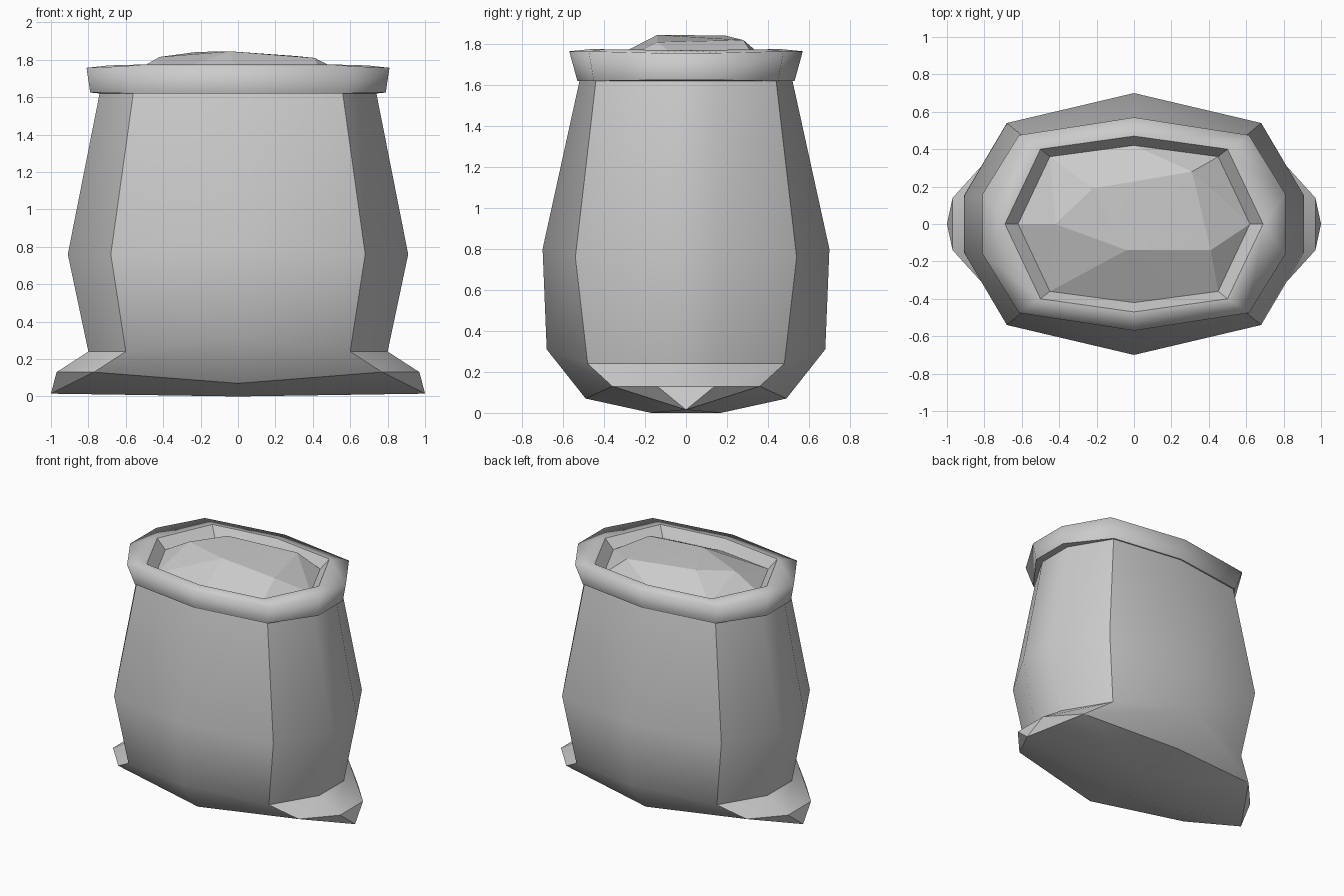
import bpy, bmesh, math

cube = bpy.data.objects.get("Cube")
if cube:
    bpy.data.objects.remove(cube, do_unlink=True)

grey = bpy.data.materials.new("sack grey")
grey.use_nodes = True
colour = (0.6, 0.6, 0.6, 1)
grey.diffuse_color = colour
grey.node_tree.nodes["Principled BSDF"].inputs["Base Color"].default_value = colour


def ring(centre, corner, side):
    """Ten-point loop mirrored from a front centre, a corner and a side point."""
    (cy, cz), (kx, ky, kz), (sx, sy, sz) = centre, corner, side
    return [(0, -cy, cz), (kx, -ky, kz), (sx, -sy, sz), (sx, sy, sz), (kx, ky, kz),
            (0, cy, cz), (-kx, ky, kz), (-sx, sy, sz), (-sx, -sy, sz), (-kx, -ky, kz)]


def bridge(bm, rows, centre_low=()):
    """Skin the loops; listed rows split the centre panels from the lower centre point."""
    loops = [[bm.verts.new(p) for p in row] for row in rows]
    for r, (low, up) in enumerate(zip(loops, loops[1:])):
        for i in range(10):
            j = (i + 1) % 10
            a, b, c, d = low[i], low[j], up[j], up[i]
            if i % 5 in (0, 4):
                if (i % 5 == 0) == (r in centre_low):
                    bm.faces.new((a, b, c))
                    bm.faces.new((a, c, d))
                else:
                    bm.faces.new((a, b, d))
                    bm.faces.new((b, c, d))
            else:
                bm.faces.new((a, b, c, d))
    return loops


def finish(name, bm, angle):
    bmesh.ops.remove_doubles(bm, verts=bm.verts, dist=0.0005)
    mesh = bpy.data.meshes.new(name)
    bm.to_mesh(mesh)
    bm.free()
    mesh.materials.append(grey)
    obj = bpy.data.objects.new(name, mesh)
    bpy.context.collection.objects.link(obj)
    bpy.ops.object.select_all(action='DESELECT')
    obj.select_set(True)
    bpy.context.view_layer.objects.active = obj
    bpy.ops.object.shade_smooth_by_angle(angle=math.radians(angle))


# Loops shared between neighbouring parts
rim_low = ring((0.53, 1.62), (0.565, 0.45, 1.62), (0.79, 0.15, 1.625))
rim_top = ring((0.57, 1.765), (0.615, 0.475, 1.765), (0.81, 0.16, 1.757))
rim_in = ring((0.47, 1.775), (0.50, 0.40, 1.775), (0.69, 0, 1.77))
lip_low = ring((0.42, 1.70), (0.45, 0.36, 1.70), (0.62, 0, 1.70))

# Sack body with flared bottom corners
bm = bmesh.new()
loops = bridge(bm, [
    ring((0.49, 0.07), (0.77, 0.36, 0.13), (0.97, 0.14, 0.13)),
    ring((0.68, 0.31), (0.60, 0.48, 0.24), (0.80, 0.15, 0.24)),
    ring((0.70, 0.80), (0.68, 0.54, 0.76), (0.91, 0.15, 0.76)),
    ring((0.52, 1.62), (0.56, 0.44, 1.62), (0.74, 0.14, 1.62)),
    rim_low], centre_low=(1, 2))

# Underside running to the two bottom tips
base = loops[0]
front, back = (bm.verts.new((0, y, 0)) for y in (-0.17, 0.17))
right, left = (bm.verts.new((x, 0, 0.015)) for x in (1, -1))
for tip, start in ((right, 0), (left, 5)):
    a, b, c, d, e, f = (base[(start + k) % 10] for k in range(6))
    first, last = (front, back) if start == 0 else (back, front)
    for face in ((b, a, first), (b, first, tip), (c, b, tip), (d, c, tip),
                 (e, d, tip), (e, tip, last), (f, e, last), (tip, first, last)):
        bm.faces.new(face)
finish("sack_body", bm, 35)

# Rolled rim, fully smooth
bm = bmesh.new()
bridge(bm, [rim_low, rim_top, rim_in])
finish("rolled_rim", bm, 180)

# Inner wall of the opening
bm = bmesh.new()
bridge(bm, [rim_in, lip_low])
finish("inner_lip", bm, 20)

# Faceted contents heaped inside the opening
bm = bmesh.new()
heap = [(-0.04, -0.14, 1.845), (-0.22, 0.19, 1.842), (0.31, 0.28, 1.82),
        (0.41, -0.14, 1.81), (-0.42, 0, 1.815)]
for p in lip_low + heap:
    bm.verts.new(p)
bmesh.ops.remove_doubles(bm, verts=bm.verts, dist=0.0005)
bmesh.ops.convex_hull(bm, input=bm.verts)
finish("sack_contents", bm, 5)
